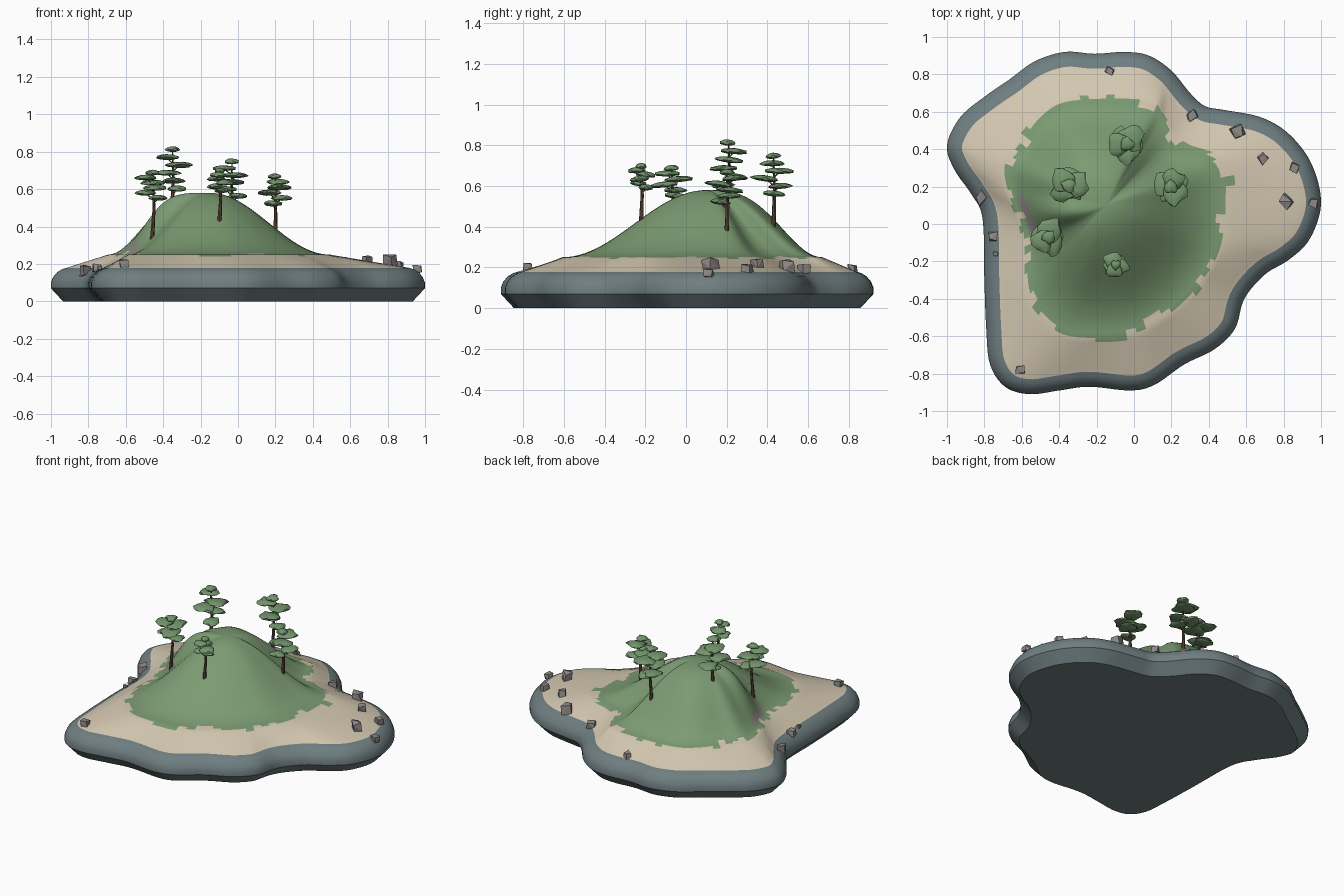
import bpy, bmesh, math, random
from mathutils import Vector, Matrix
from mathutils.bvhtree import BVHTree

random.seed(4)
if "Cube" in bpy.data.objects:
    bpy.data.objects.remove(bpy.data.objects["Cube"])

SEGMENTS, HILL_RINGS, SAND_RINGS = 240, 26, 8
SUMMIT = Vector((-0.15, 0.1))
PEAK, GRASS_Z, RIM_Z = 0.58, 0.25, 0.178


def material(name, colour):
    mat = bpy.data.materials.new(name)
    mat.use_nodes = True
    mat.diffuse_color = (*colour, 1)
    mat.node_tree.nodes["Principled BSDF"].inputs["Base Color"].default_value = (*colour, 1)
    return mat


cliff = material("slate cliff", (0.16, 0.21, 0.22))
sand = material("pale sand", (0.66, 0.58, 0.44))
grass = material("hill grass", (0.2, 0.33, 0.17))
stone = material("grey stone", (0.27, 0.25, 0.24))
leaf = material("tree foliage", (0.17, 0.3, 0.15))
bark = material("brown bark", (0.12, 0.065, 0.04))


def finish(bm, name, mats, smooth=None):
    bmesh.ops.recalc_face_normals(bm, faces=bm.faces[:])
    mesh = bpy.data.meshes.new(name)
    bm.to_mesh(mesh)
    bm.free()
    obj = bpy.data.objects.new(name, mesh)
    bpy.context.collection.objects.link(obj)
    for mat in mats:
        mesh.materials.append(mat)
    if smooth:
        bpy.ops.object.select_all(action="DESELECT")
        obj.select_set(True)
        bpy.context.view_layer.objects.active = obj
        bpy.ops.object.shade_smooth_by_angle(angle=math.radians(smooth))
    return obj


def outline(points):
    """Smooth closed curve through points in hundredths, resampled evenly by angle."""
    pts = [Vector(p) / 100 - SUMMIT for p in points]
    polar = []
    for i in range(len(pts)):
        a, b, c, d = (pts[(i + k) % len(pts)] for k in (-1, 0, 1, 2))
        for s in range(10):
            t = s / 10
            p = b + (c - a) * t / 2 + (a - b * 2.5 + c * 2 - d / 2) * t**2 \
                + (b * 3 - a - c * 3 + d) * t**3 / 2
            polar.append((math.atan2(p.y, p.x) % math.tau, p.length))
    polar.sort()
    polar = [(polar[-1][0] - math.tau, polar[-1][1])] + polar + [(polar[0][0] + math.tau, polar[0][1])]
    ring, k = [], 0
    for j in range(SEGMENTS):
        ang = math.tau * j / SEGMENTS
        while polar[k + 1][0] < ang:
            k += 1
        (a0, r0), (a1, r1) = polar[k], polar[k + 1]
        r = r0 + (r1 - r0) * (ang - a0) / max(a1 - a0, 1e-6)
        ring.append(SUMMIT + Vector((math.cos(ang), math.sin(ang))) * r)
    return ring


shore = outline([
    (100, 11), (95, 32), (83, 48), (68, 57), (48, 61), (38, 63), (30, 70), (20, 82), (8, 90),
    (-5, 92), (-21, 91), (-37, 92), (-53, 87), (-67, 77), (-80, 68), (-93, 57), (-100, 42),
    (-96, 29), (-87, 16), (-81, 3), (-80, -30), (-79, -56), (-77, -75), (-69, -87), (-56, -91),
    (-40, -89), (-24, -87), (-2, -89), (11, -86), (27, -75), (43, -67), (54, -56), (59, -40),
    (70, -27), (83, -19), (94, -8)])
grass_edge = outline([
    (49, 13), (46, 33), (25, 42), (16, 56), (8, 66), (-32, 66), (-48, 59), (-61, 43), (-69, 32),
    (-67, 16), (-59, -5), (-58, -35), (-50, -50), (-34, -60), (-2, -59), (19, -48), (35, -32),
    (46, -13)])


def inset(ring, amount):
    result = []
    for j, p in enumerate(ring):
        tangent = ring[(j + 2) % SEGMENTS] - ring[j - 2]
        result.append(p + Vector((-tangent.y, tangent.x)).normalized() * amount)
    return result


# Island: cliff rings, then beach rings, then hill rings up to the summit
CLIFF_PROFILE = ((0.065, 0), (0, 0.07), (0, 0.1), (0.012, 0.13), (0.035, 0.157), (0.058, 0.171), (0.08, RIM_Z))
rings = [[(*p, z) for p in inset(shore, d)] for d, z in CLIFF_PROFILE]
rim = inset(shore, CLIFF_PROFILE[-1][0])
for i in range(1, SAND_RINGS + 1):
    s = i / SAND_RINGS
    rings.append([(*a.lerp(b, s), RIM_Z + (GRASS_Z - RIM_Z) * s) for a, b in zip(rim, grass_edge)])


def hill_height(t, ang):
    # Fuller shoulder to the back right, with a steep face on the right side
    power = 1 + 0.55 * max(0, math.cos(ang - math.radians(135)))
    power += 0.8 * math.exp(-((ang - math.radians(190)) / 0.25) ** 2)
    return GRASS_Z + (PEAK - GRASS_Z) * (1 + math.cos(math.pi * t**power)) / 2


for i in range(1, HILL_RINGS):
    t = 1 - i / HILL_RINGS
    rings.append([(*SUMMIT.lerp(p, t), hill_height(t, math.tau * j / SEGMENTS))
                  for j, p in enumerate(grass_edge)])

bm = bmesh.new()
verts = [[bm.verts.new(co) for co in ring] for ring in rings]
top = bm.verts.new((*SUMMIT, PEAK))
base = bm.verts.new((*SUMMIT, 0))
first_sand = len(CLIFF_PROFILE) - 1
first_grass = first_sand + SAND_RINGS
jag = [random.choice((-1, 0, 0, 1, 2)) for _ in range(SEGMENTS // 3)]
scar_a, scar_b = Vector((-0.6, 0.13)), Vector((-0.54, -0.03))
for j in range(SEGMENTS):
    n = (j + 1) % SEGMENTS
    bm.faces.new((base, verts[0][n], verts[0][j]))
    bm.faces.new((top, verts[-1][j], verts[-1][n])).material_index = 2
    for i in range(len(rings) - 1):
        face = bm.faces.new((verts[i][j], verts[i][n], verts[i + 1][n], verts[i + 1][j]))
        if i >= first_grass + jag[j // 3]:
            face.material_index = 2
        elif i >= first_sand:
            face.material_index = 1
        # Bare rock scar on the steep face
        p = face.calc_center_median().xy
        span = scar_b - scar_a
        along = min(1, max(0, (p - scar_a).dot(span) / span.length_squared))
        if (p - scar_a - span * along).length < 0.022:
            face.material_index = 3
bm.normal_update()
ground = BVHTree.FromBMesh(bm)
finish(bm, "island", (cliff, sand, grass, stone), 40)


def ground_z(x, y):
    return ground.ray_cast(Vector((x, y, 2)), Vector((0, 0, -1)))[0].z


# Boulders: blocky hulls scattered on the beach
BOULDERS = ((-13, 82, 2.5), (31, 58, 3), (55, 49.5, 4), (69, 35, 3), (86, 30, 3), (81, 12, 4), (96, 11, 2.8),
            (-82, 14, 3.4), (-75.5, -6.5, 2.8), (-74, -16, 1.4), (-61, -78, 2.7))
for x, y, size in BOULDERS:
    x, y, size = x / 100, y / 100, size / 100
    bm = bmesh.new()
    for sx in (-1, 1):
        for sy in (-1, 1):
            for sz in (-1, 1):
                corner = [0.72 * s + random.uniform(-0.25, 0.25) for s in (sx, sy, sz)]
                bm.verts.new(Vector(corner) * size)
    bmesh.ops.convex_hull(bm, input=bm.verts[:])
    turn = Matrix.Rotation(random.uniform(0, math.tau), 4, "Z")
    bm.transform(Matrix.Translation((x, y, ground_z(x, y) + size * 0.4)) @ turn)
    finish(bm, "boulder", (stone,))


def limb(bm, a, b, r1, r2):
    spin = (b - a).to_track_quat("Z", "Y").to_matrix().to_4x4()
    bmesh.ops.create_cone(bm, cap_ends=True, segments=7, radius1=r1, radius2=r2, depth=(b - a).length,
                          matrix=Matrix.Translation((a + b) / 2) @ spin)


def leaf_pad(bm, centre, radius, thick):
    phase, phase2 = random.uniform(0, 6), random.uniform(0, 6)
    tilt = Matrix.Rotation(random.uniform(-0.12, 0.12), 4, "X")
    for v in bmesh.ops.create_icosphere(bm, subdivisions=2, radius=1)["verts"]:
        ang = math.atan2(v.co.y, v.co.x)
        r = radius * (1 + 0.14 * math.sin(3 * ang + phase) + 0.1 * math.sin(5 * ang + phase2))
        z = v.co.z * thick * (1 if v.co.z > 0 else 0.6)
        v.co = centre + tilt @ Vector((v.co.x * r, v.co.y * r, z))


# Trees: leaning trunk, side branches and flat layered foliage
TREES = ((-35, 21, 60, 83, 9.5), (-4, 43, 56, 76.5, 9.5), (20, 20, 52, 68.5, 9),
         (-46, -7, 55, 70.5, 9), (-10, -22, 59, 71.5, 6.5))
LAYER_SIZE = (0.55, 0.62, 0.72, 0.74, 0.66, 0.4)
for tree in TREES:
    x, y, low, high, spread = (v / 100 for v in tree)
    foot = Vector((x, y, ground_z(x, y) - 0.02))
    tip = Vector((x + random.uniform(-0.01, 0.01), y, high - 0.02))
    middle = foot.lerp(tip, 0.5) + Vector((random.uniform(-0.012, 0.012), 0.005, 0))
    wood, crown = bmesh.new(), bmesh.new()
    limb(wood, foot, middle, 0.012, 0.008)
    limb(wood, middle, tip, 0.008, 0.003)
    swing = random.uniform(0, math.tau)
    for k, share in enumerate(LAYER_SIZE):
        z = low + (high - 0.02 - low) * k / (len(LAYER_SIZE) - 1)
        swing += 2.4
        reach = spread * (0.42 if k < len(LAYER_SIZE) - 1 else 0.05)
        centre = Vector((x + reach * math.cos(swing), y + reach * math.sin(swing), z))
        leaf_pad(crown, centre, spread * share, 0.019)
        if k < len(LAYER_SIZE) - 1:
            limb(wood, Vector((tip.x, y, z - 0.03)), centre, 0.004, 0.002)
    finish(wood, "tree_trunk", (bark,), 50)
    finish(crown, "tree_foliage", (leaf,), 40)
